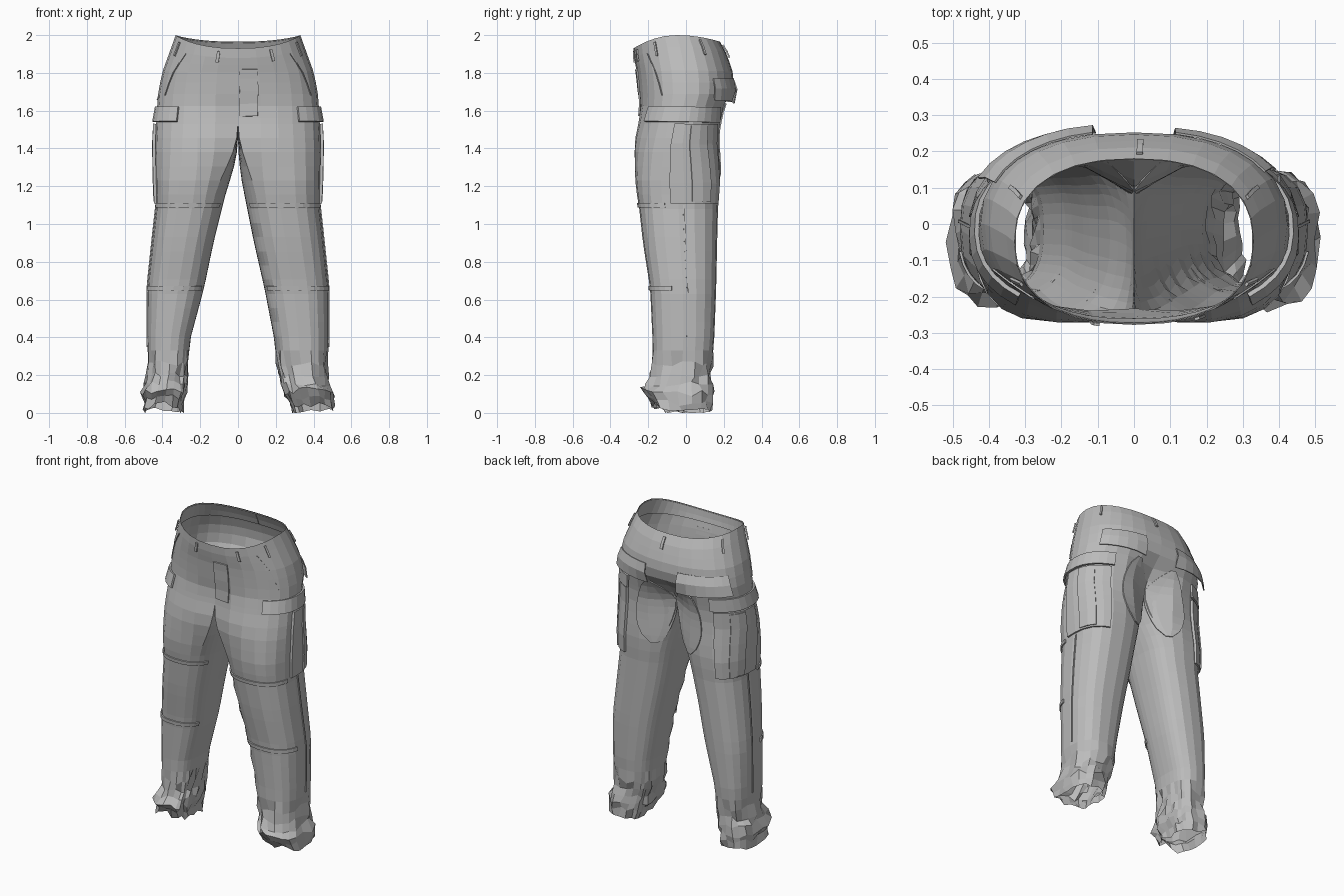
import bpy, bmesh, math, random
from mathutils import Vector

random.seed(4)
if "Cube" in bpy.data.objects:
    bpy.data.objects.remove(bpy.data.objects["Cube"])

cloth = bpy.data.materials.new("grey cloth")
cloth.use_nodes = True
cloth.diffuse_color = (0.5, 0.5, 0.5, 1)
bsdf = cloth.node_tree.nodes["Principled BSDF"]
bsdf.inputs["Base Color"].default_value = cloth.diffuse_color
bsdf.inputs["Roughness"].default_value = 0.9

OUTER, RING = 14, 24      # points on the outer half, points on a whole leg ring
CROTCH = 1.53

# height, inner x (left leg), inner x (right leg), outer x, front y, back y
PROFILE = [
    (0.0, .285, .29, .508, -.18, .135),
    (.1, .25, .27, .508, -.235, .14),
    (.22, .21, .27, .475, -.175, .135),
    (.4, .19, .25, .48, -.178, .15),
    (.66, .14, .18, .48, -.19, .16),
    (.9, .085, .13, .455, -.228, .165),
    (1.1, .045, .08, .433, -.25, .17),
    (1.2, .025, .055, .437, -.268, .18),
    (1.42, .004, .008, .44, -.288, .195),
    (1.5, 0, 0, .435, -.27, .2),
    (1.62, 0, 0, .428, -.247, .22),
    (1.7, 0, 0, .422, -.25, .255),
    (1.8, 0, 0, .402, -.258, .25),
    (1.93, 0, 0, .355, -.274, .215),
    (2.0, 0, 0, .33, -.278, .18),
]


def smooth(t):
    t = max(0.0, min(1.0, t))
    return t * t * (3 - 2 * t)


def profile(z):
    z = max(0.0, min(2.0, z))
    for a, b in zip(PROFILE, PROFILE[1:]):
        if z <= b[0]:
            f = (z - a[0]) / (b[0] - a[0])
            return [p + (q - p) * f for p, q in zip(a, b)][1:]


def oval(angle, n):
    c, s = math.cos(angle), math.sin(angle)
    return (math.copysign(abs(c) ** (2 / n), c), math.copysign(abs(s) ** (2 / n), s))


def surface(side, z, u):
    """Point of the trousers at height z; u runs front, outside, back, inside."""
    in_left, in_right, out, front, back = profile(z)
    inner = in_left if side > 0 else in_right
    cy, ry = (front + back) / 2, (back - front) / 2
    # hip section, with a hollow along the centre seam, deep under the seat
    cx, cs = oval(math.radians(-90 + 180 * min(u, OUTER) / OUTER), 2.35)
    hx = out * max(cx, 0) if 0 < u < OUTER else 0.0
    hollow = smooth((1.74 - z) / 0.24)
    dip, width = (0.45, 0.13) if cs > 0 else (0.13, 0.1)
    hy = cs * ry * (1 - dip * hollow * math.exp(-(hx / width) ** 2))
    if u > OUTER:
        front_y = -ry * (1 - 0.13 * hollow)
        hy += (front_y - hy) * (u - OUTER) / (RING - OUTER)
    # leg section
    if u <= OUTER:
        angle = -130 + 260 * u / OUTER
    else:
        angle = 130 + 100 * (u - OUTER) / (RING - OUTER)
    lx, ly = oval(math.radians(angle), 2.5)
    lx = (inner + out) / 2 + lx * (out - inner) / 2
    w = smooth((CROTCH - z) / 0.38)
    x, y = hx + (lx - hx) * w, hy + (ly * ry - hy) * w
    # dipping waist and lifted hem
    f = y / ry
    lift = -(0.07 if f < 0 else 0.035) * f * f * smooth((z - 1.75) / 0.25)
    lift += (0.045 if f < 0 else 0.02) * f * f * smooth((0.2 - z) / 0.2)
    return Vector((side * x, cy + y, z + lift))


def raised(side, z, u, off):
    e = 0.05
    du = surface(side, z, u + e) - surface(side, z, u - e)
    dz = surface(side, z + e / 5, u) - surface(side, z - e / 5, u)
    return surface(side, z, u) + side * du.cross(dz).normalized() * off


def make(name, bm, thick=0):
    bmesh.ops.recalc_face_normals(bm, faces=bm.faces)
    mesh = bpy.data.meshes.new(name)
    bm.to_mesh(mesh)
    bm.free()
    mesh.materials.append(cloth)
    ob = bpy.data.objects.new(name, mesh)
    bpy.context.collection.objects.link(ob)
    if thick:
        mod = ob.modifiers.new("thickness", "SOLIDIFY")
        mod.thickness, mod.offset = thick, 0


def patch(name, side, low, high, z0, z1, off, thick, rows=4, round_end=False):
    """Cloth piece lying on the trousers; low and high are its u ranges."""
    bm = bmesh.new()
    cols = max(1, round(abs(high[1] - high[0]) * 1.5))
    grid = []
    for r in range(rows + 1):
        f = r / rows
        a, b = (p + (q - p) * f for p, q in zip(low, high))
        if round_end:
            mid, half = (a + b) / 2, (b - a) / 2 * math.sqrt(max(0.03, 1 - (2 * f - 1) ** 2))
            a, b = mid - half, mid + half
        o = off[0] + (off[1] - off[0]) * f
        grid.append([bm.verts.new(raised(side, z0 + (z1 - z0) * f, a + (b - a) * c / cols, o))
                     for c in range(cols + 1)])
    for lo, hi in zip(grid, grid[1:]):
        for c in range(cols):
            bm.faces.new((lo[c], lo[c + 1], hi[c + 1], hi[c]))
    make(name, bm, thick)


# trousers body: hip rings, then leg rings with crumpled hems
heights = [2 - i * 0.0625 for i in range(8)] + [CROTCH - i * 0.075 for i in range(17)]
heights += [0.26, 0.2, 0.15, 0.1, 0.05, 0.0]
bm = bmesh.new()
for side in (1, -1):
    previous = None
    for k, z in enumerate(heights):
        count = OUTER + 1 if z > CROTCH else RING
        ring = []
        for u in range(count):
            p = surface(side, z, u)
            if z < 0.32:
                centre = Vector((side * 0.38, -0.02, p.z))
                p += (p - centre).normalized() * random.uniform(-.02, .012)
                p.z = max(0.0, p.z + random.uniform(-.016, .016))
            elif z < 1.15 and u > 20 and side > 0:
                p.y += 0.008 * (-1) ** k      # folds inside the left leg
            ring.append(bm.verts.new(p))
        if previous:
            closed = len(previous) == RING
            for u in range(RING if closed else OUTER):
                v = (u + 1) % count
                bm.faces.new((previous[u], previous[v], ring[v], ring[u]))
        previous = ring
bmesh.ops.remove_doubles(bm, verts=bm.verts, dist=0.0005)
make("trousers_body", bm)

for side, word in ((1, "left"), (-1, "right")):
    # waistband facing and belt loops
    patch(word + "_waist_facing", side, (0, 14), (0, 14), 1.9, 1.995, (-.008, -.004), .003, 2)
    for i, u in enumerate((2.1 if side > 0 else 1.1, 4.9, 9)):
        patch(f"{word}_belt_loop_{i + 1}", side, (u - .1, u + .1), (u - .1, u + .1),
              1.9, 1.98, (.008, .006), .008, 2)
    # slanted front pocket edge
    patch(word + "_front_pocket_edge", side, (4.9, 5), (3.7, 3.8), 1.68, 1.93,
          (.002, .002), .005)
    # cargo pocket, its pleat and its flap
    patch(word + "_cargo_pocket", side, (6.6, 10.8), (6.6, 10.8), 1.11, 1.53, (.004, .009), .016)
    patch(word + "_cargo_pleat", side, (7.8, 9.4), (7.8, 9.4), 1.12, 1.52, (.014, .018), .01)
    patch(word + "_cargo_flap", side, (3.4, 11), (3.4, 11), 1.54, 1.62, (.016, .006), .012, 2)
    # back pocket flap, standing away at its lower edge
    flare, edge = (.025, 9.4) if side > 0 else (.04, 8.8)
    patch(word + "_back_flap", side, (edge, 13.1), (edge, 13), 1.66, 1.77, (flare, .004), .006, 2)
    # rounded seat reinforcement beside the centre seam
    patch(word + "_seat_patch", side, (11.6, 15), (12, 13.8), 1.22, 1.64, (.004, .004), .007,
          9, True)
    # seams above and below the knee
    for label, z in (("upper", 1.1), ("lower", .66)):
        patch(f"{word}_{label}_knee_seam", side, (-1, 6.2), (-1, 6.2), z - .012, z + .012,
              (.004, .004), .007, 1)
    # outer leg seam
    patch(word + "_side_seam", side, (7.2, 7.3), (7.2, 7.3), .35, 1.1, (.003, .003), .005, 10)

# fly, and the belt loop at the centre of the back
patch("fly", 1, (.05, .85), (.05, .95), 1.57, 1.84, (.005, .003), .008)
patch("back_belt_loop", 1, (13.8, 13.95), (13.8, 13.95), 1.9, 1.98, (.008, .006), .008, 2)
